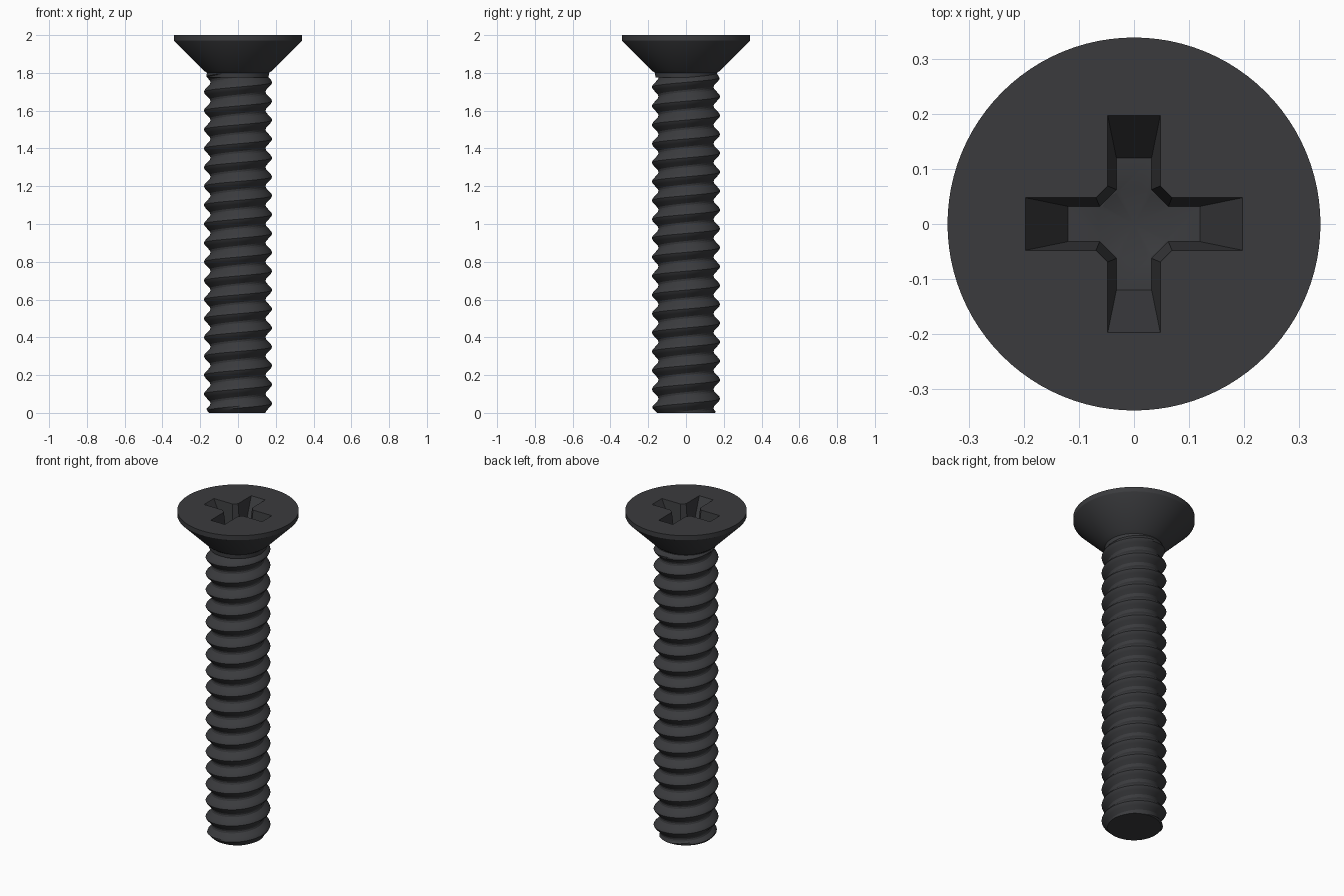
import bpy, bmesh
from math import cos, sin, pi, radians
from mathutils import Matrix

if "Cube" in bpy.data.objects:
    bpy.data.objects.remove(bpy.data.objects["Cube"])

mat = bpy.data.materials.new("black_steel")
mat.diffuse_color = (0.043, 0.044, 0.048, 1)
mat.use_nodes = True
mat.node_tree.nodes["Principled BSDF"].inputs["Base Color"].default_value = mat.diffuse_color


def make_object(name, bm):
    bmesh.ops.recalc_face_normals(bm, faces=bm.faces)
    me = bpy.data.meshes.new(name)
    bm.to_mesh(me)
    bm.free()
    ob = bpy.data.objects.new(name, me)
    me.materials.append(mat)
    bpy.context.collection.objects.link(ob)
    return ob


def lathe(name, profile, n=96):
    """Closed solid of revolution from (radius, z) points, bottom to top."""
    bm = bmesh.new()
    rings = []
    for r, z in profile:
        if r == 0:
            rings.append([bm.verts.new((0, 0, z))] * n)
        else:
            rings.append([bm.verts.new((r * cos(2 * pi * i / n), r * sin(2 * pi * i / n), z))
                          for i in range(n)])
    for a, b in zip(rings, rings[1:]):
        for i in range(n):
            j = (i + 1) % n
            bm.faces.new(list(dict.fromkeys((a[i], a[j], b[j], b[i]))))
    for ring in (rings[0], rings[-1]):
        if ring[0] is not ring[1]:
            bm.faces.new(ring)
    return make_object(name, bm)


def frustum(name, low, high, z0, z1, angle=0):
    """Tapered box; half sizes at z0 and z1, extended a little above z1."""
    t = 1.2
    bm = bmesh.new()
    bmesh.ops.create_cube(bm, size=2)
    for v in bm.verts:
        f = t if v.co.z > 0 else 0
        v.co.x *= low[0] + (high[0] - low[0]) * f
        v.co.y *= low[1] + (high[1] - low[1]) * f
        v.co.z = z0 + (z1 - z0) * f
    bm.transform(Matrix.Rotation(radians(angle), 4, 'Z'))
    return make_object(name, bm)


# Countersunk head with a thin rim
head = lathe("countersunk_head", [(0.162, 1.775), (0.164, 1.80), (0.185, 1.815),
                                  (0.338, 1.968), (0.34, 1.972), (0.34, 2.0)])

# Cross recess: two tapered slots, faceted inner corners, conical bottom
FLOOR = 1.85
cutters = [
    frustum("slot_cutter_x", (0.12, 0.032), (0.198, 0.048), FLOOR, 2.0),
    frustum("slot_cutter_y", (0.12, 0.032), (0.198, 0.048), FLOOR, 2.0, 90),
    frustum("corner_cutter", (0.067, 0.067), (0.083, 0.083), FLOOR + 0.002, 2.0, 45),
    lathe("cone_cutter", [(0, FLOOR - 0.02), (0.066, FLOOR), (0.066, FLOOR + 0.03)], 48),
]
bpy.context.view_layer.objects.active = head
for c in cutters:
    c.hide_render = True
    m = head.modifiers.new(c.name, 'BOOLEAN')
    m.operation, m.solver, m.object = 'DIFFERENCE', 'EXACT', c
    bpy.ops.object.modifier_apply(modifier=m.name)
for c in cutters:
    bpy.data.objects.remove(c)

# Threaded shank: one helical grid, clamped flat at both ends
PITCH, MAJOR, MINOR, TOP = 0.1, 0.181, 0.146, 1.80
SIDES, STEPS = 72, 10


def thread_radius(theta, z):
    p = (z / PITCH - theta / (2 * pi)) % 1
    d = abs(p - 0.5) * 2                     # 0 at the crest, 1 at the root
    r = MAJOR - (MAJOR - MINOR) * min(max((d - 0.1) / 0.75, 0), 1)
    return min(r, 0.152 + z, 0.162 + (TOP - z) * 0.6)   # end chamfers


bm = bmesh.new()
rows = range(-STEPS, int(TOP / PITCH * STEPS) + STEPS + 1)
grid = []
for k in rows:
    line = []
    for i in range(SIDES + 1):
        t = 2 * pi * i / SIDES
        z = min(max(PITCH * (k / STEPS + i / SIDES), 0), TOP)
        r = thread_radius(t, z)
        line.append(bm.verts.new((r * cos(t), r * sin(t), z)))
    grid.append(line)
for a, b in zip(grid, grid[1:]):
    for i in range(SIDES):
        if max(v.co.z for v in (a[i], a[i + 1], b[i], b[i + 1])) > 0 and \
           min(v.co.z for v in (a[i], a[i + 1], b[i], b[i + 1])) < TOP:
            bm.faces.new((a[i], a[i + 1], b[i + 1], b[i]))
bmesh.ops.remove_doubles(bm, verts=bm.verts, dist=0.0002)
bmesh.ops.delete(bm, geom=[v for v in bm.verts if not v.link_faces], context='VERTS')
bmesh.ops.holes_fill(bm, edges=[e for e in bm.edges if e.is_boundary], sides=0)
shank = make_object("threaded_shank", bm)

# Smooth shading with sharp edges kept
for ob in (head, shank):
    bpy.ops.object.select_all(action='DESELECT')
    ob.select_set(True)
    bpy.context.view_layer.objects.active = ob
    bpy.ops.object.shade_smooth_by_angle(angle=radians(25))
